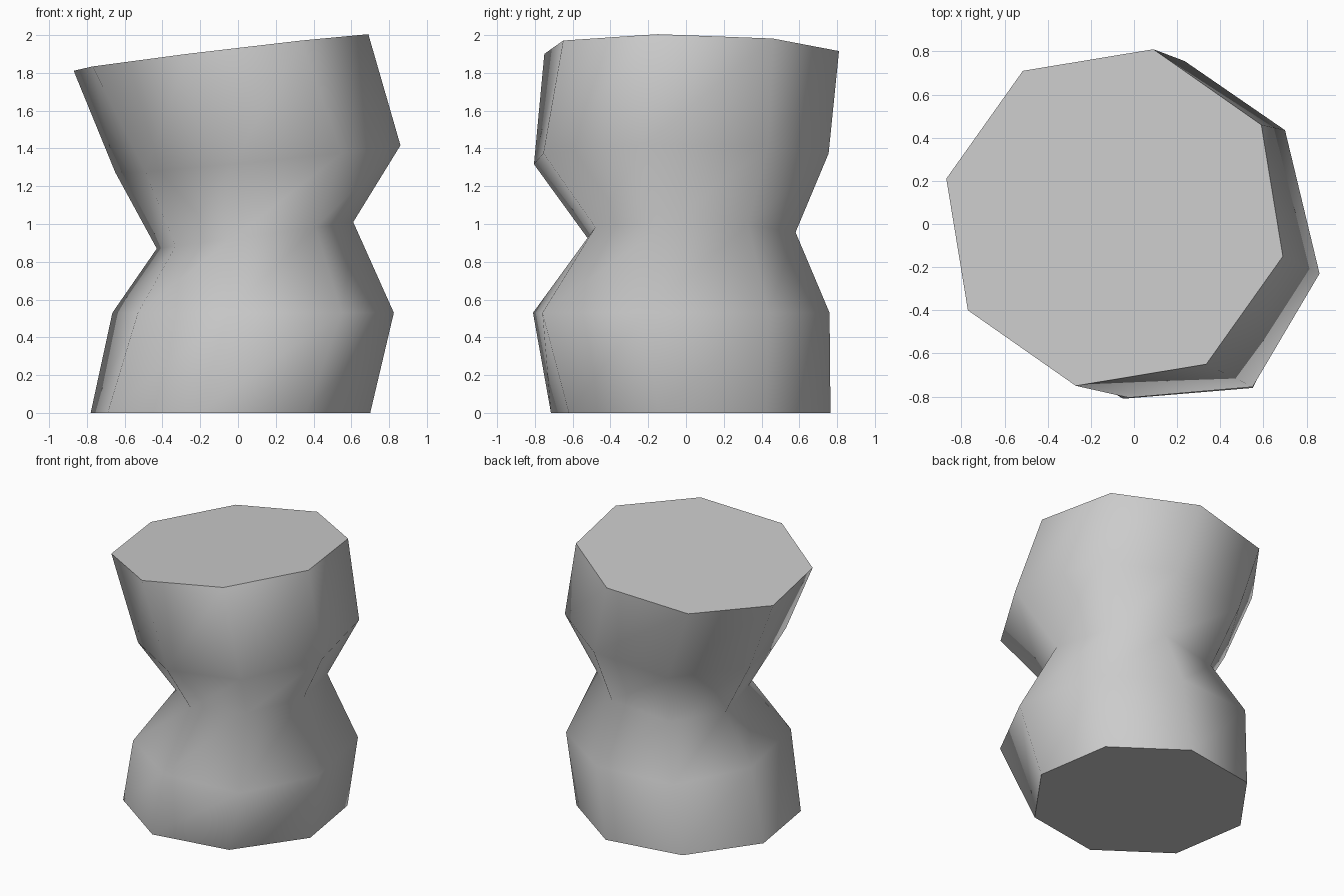
import bpy
import bmesh
from mathutils import Vector

cube = bpy.data.objects.get("Cube")
if cube:
    bpy.data.objects.remove(cube, do_unlink=True)

stone = bpy.data.materials.new("plain_grey")
stone.use_nodes = True
GREY = (0.6, 0.6, 0.6, 1)
stone.diffuse_color = GREY
stone.node_tree.nodes["Principled BSDF"].inputs["Base Color"].default_value = GREY

# Each ring: centre, tilt (rise per x, rise per y), four half-diagonals of the octagon
RINGS = [
    ((-.04, .025, 0), (0, 0), [(.74, -.17), (.65, .4), (.17, .74), (-.4, .645)]),            # foot
    ((.08, -.025, .53), (0, 0), [(.745, -.2), (.61, .46), (.13, .785), (-.47, .735)]),       # belly
    ((.09, .03, .94), (.135, 0), [(.52, -.12), (.42, .3), (.12, .55), (-.32, .51)]),         # waist
    ((.105, -.025, 1.345), (.1, .02), [(.755, -.205), (.595, .46), (.13, .78), (-.445, .73)]),  # chest
    ((-.09, .03, 1.908), (.12, -.018), [(.78, -.18), (.68, .43), (.18, .78), (-.425, .68)]),  # rim
]


def ring_points(centre, tilt, diagonals):
    """Eight corners, the last four opposite the first four, on a tilted plane."""
    for side in (1, -1):
        for x, y in diagonals:
            yield Vector(centre) + side * Vector((x, y, x * tilt[0] + y * tilt[1]))


# Loft the rings into one closed body
bm = bmesh.new()
loops = [[bm.verts.new(p) for p in ring_points(*ring)] for ring in RINGS]
for low, high in zip(loops, loops[1:]):
    for i in range(8):
        j = (i + 1) % 8
        bm.faces.new((low[i], low[j], high[j], high[i])).smooth = True

# Flat caps with sharp borders
for cap in (bm.faces.new(loops[0][::-1]), bm.faces.new(loops[-1])):
    for edge in cap.edges:
        edge.smooth = False

mesh = bpy.data.meshes.new("waisted_column")
bm.to_mesh(mesh)
bm.free()
mesh.materials.append(stone)
column = bpy.data.objects.new("waisted_column", mesh)
bpy.context.collection.objects.link(column)
